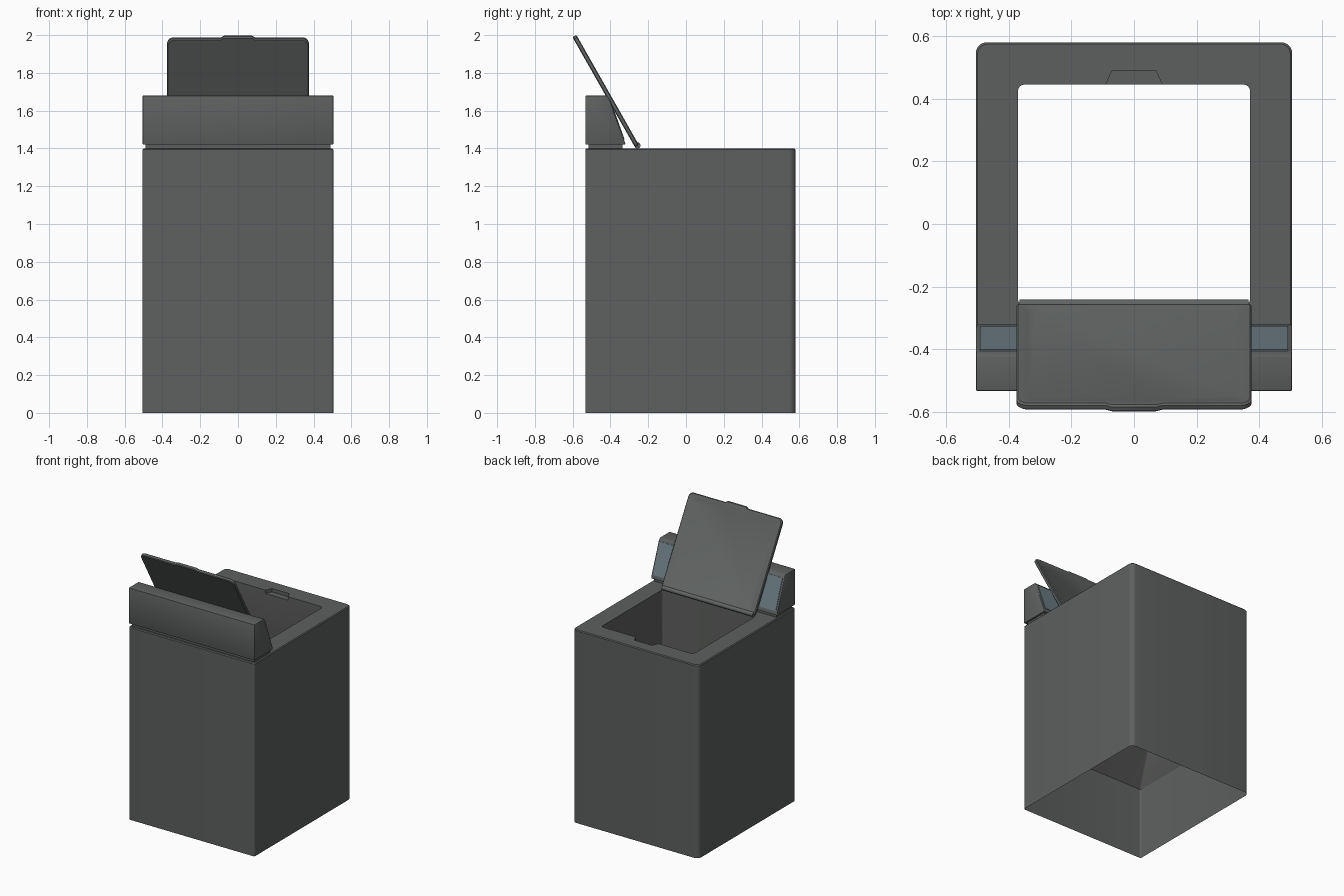
import bpy, bmesh, math
from mathutils import Vector

if "Cube" in bpy.data.objects:
    bpy.data.objects.remove(bpy.data.objects["Cube"])

HALF = 0.505
BACK, FRONT = -0.533, 0.58


def material(name, colour):
    m = bpy.data.materials.new(name)
    m.diffuse_color = (*colour, 1)
    m.use_nodes = True
    m.node_tree.nodes["Principled BSDF"].inputs["Base Color"].default_value = m.diffuse_color
    return m


dark = material("dark_enamel", (0.11, 0.118, 0.115))
inside = material("well_shadow", (0.11, 0.115, 0.11))
lid_grey = material("lid_grey", (0.12, 0.13, 0.127))
glass = material("panel_tint", (0.15, 0.205, 0.23))


def finish(name, bm, mat, angle=35):
    bmesh.ops.remove_doubles(bm, verts=bm.verts, dist=1e-5)
    bmesh.ops.recalc_face_normals(bm, faces=bm.faces)
    me = bpy.data.meshes.new(name)
    bm.to_mesh(me)
    bm.free()
    me.materials.append(mat)
    ob = bpy.data.objects.new(name, me)
    bpy.context.collection.objects.link(ob)
    bpy.ops.object.select_all(action='DESELECT')
    ob.select_set(True)
    bpy.context.view_layer.objects.active = ob
    bpy.ops.object.shade_smooth_by_angle(angle=math.radians(angle))
    return ob


def outline(hx, y0, y1, r0, r1, tab=0.0):
    """Rounded rectangle with an optional finger tab on its y1 edge."""
    pts = []
    corners = [(hx, y0, r0, -90), (hx, y1, r1, 0), (-hx, y1, r1, 90), (-hx, y0, r0, 180)]
    for i, (x, y, r, start) in enumerate(corners):
        cx = x - math.copysign(r, x)
        cy = y + (r if y == y0 else -r)
        for k in range(7):
            a = math.radians(start + 15 * k)
            pts.append((cx + r * math.cos(a), cy + r * math.sin(a)))
        if i == 1:
            pts += [(0.09, y1), (0.07, y1 + tab), (-0.07, y1 + tab), (-0.09, y1)]
    return pts


def loft(name, rings, mat, place=Vector, cap=False):
    """Skin a list of (outline, height) rings."""
    bm = bmesh.new()
    loops = [[bm.verts.new(place((x, y, h))) for x, y in pts] for pts, h in rings]
    for a, b in zip(loops, loops[1:]):
        n = len(a)
        for i in range(n):
            j = (i + 1) % n
            bm.faces.new((a[i], a[j], b[j], b[i]))
    if cap:
        bm.faces.new(loops[0])
        bm.faces.new(loops[-1])
    return finish(name, bm, mat)


def prism(name, profile, x0, x1, mat, bevel=0.0):
    """Extrude a (y, z) profile along x."""
    bm = bmesh.new()
    a = [bm.verts.new((x0, y, z)) for y, z in profile]
    b = [bm.verts.new((x1, y, z)) for y, z in profile]
    n = len(a)
    bm.faces.new(a)
    bm.faces.new(b)
    for i in range(n):
        bm.faces.new((a[i], a[(i + 1) % n], b[(i + 1) % n], b[i]))
    if bevel:
        bmesh.ops.bevel(bm, geom=bm.edges[:], offset=bevel, segments=2,
                        profile=0.5, affect='EDGES')
    return finish(name, bm, mat)


# Open-bottomed cabinet, top frame with finger recess
outer = outline(HALF, BACK, FRONT, 0.012, 0.035)
lip = outline(HALF - 0.006, BACK + 0.006, FRONT - 0.006, 0.01, 0.03)
slot = outline(0.37, -0.26, 0.445, 0.02, 0.02, 0.045)
well = outline(0.37, -0.26, 0.445, 0.02, 0.02)
loft("cabinet", [(outer, 0), (outer, 1.394), (lip, 1.40), (slot, 1.40),
                 (slot, 1.375), (well, 1.375)], dark)

# Inner well, flaring out to meet the cabinet walls lower down
skirt = outline(HALF - 0.004, BACK + 0.004, FRONT - 0.004, 0.012, 0.033)
loft("wash_well", [(well, 1.375), (well, 0.78), (skirt, 0.52)], inside)

# Control console on a recessed strip
prism("console_base", [(-0.515, 1.395), (-0.335, 1.395), (-0.335, 1.425), (-0.515, 1.425)],
      -0.49, 0.49, dark)
prism("console", [(BACK, 1.42), (-0.32, 1.42), (-0.328, 1.445), (-0.405, 1.66),
                  (-0.42, 1.68), (BACK, 1.68)], -HALF, HALF, dark, 0.005)

# Tinted control panels on the sloping face
for side, sx in (("left", -1), ("right", 1)):
    prism(f"control_panel_{side}",
          [(-0.329, 1.447), (-0.325, 1.448), (-0.401, 1.660), (-0.406, 1.658)],
          sx * 0.33, sx * 0.492, glass)

# Open lid, leaning back, with a shallow dished inner face and grip tab
LEN = 0.66
up = Vector((0, -0.335, 0.59)).normalized()
nrm = Vector((0, up.z, -up.y))
hinge = Vector((0, -0.259, 1.411))


def on_lid(p):
    return hinge + Vector((p[0], 0, 0)) + up * p[1] + nrm * p[2]


edge = outline(0.375, 0, LEN, 0.02, 0.035, 0.012)
face = outline(0.37, 0.005, LEN - 0.005, 0.02, 0.035, 0.010)
rim = outline(0.35, 0.025, LEN - 0.025, 0.02, 0.03)
dish = outline(0.335, 0.04, LEN - 0.04, 0.02, 0.03)
loft("lid", [(face, -0.012), (edge, -0.007), (edge, 0.007), (face, 0.012),
             (rim, 0.012), (dish, 0.007)], lid_grey, on_lid, cap=True)

# Hinge rod along the lower edge of the lid
ring = [(-0.257 + 0.016 * math.cos(a), 1.416 + 0.016 * math.sin(a))
        for a in (math.tau * k / 16 for k in range(16))]
prism("lid_hinge", ring, -0.365, 0.365, lid_grey)
